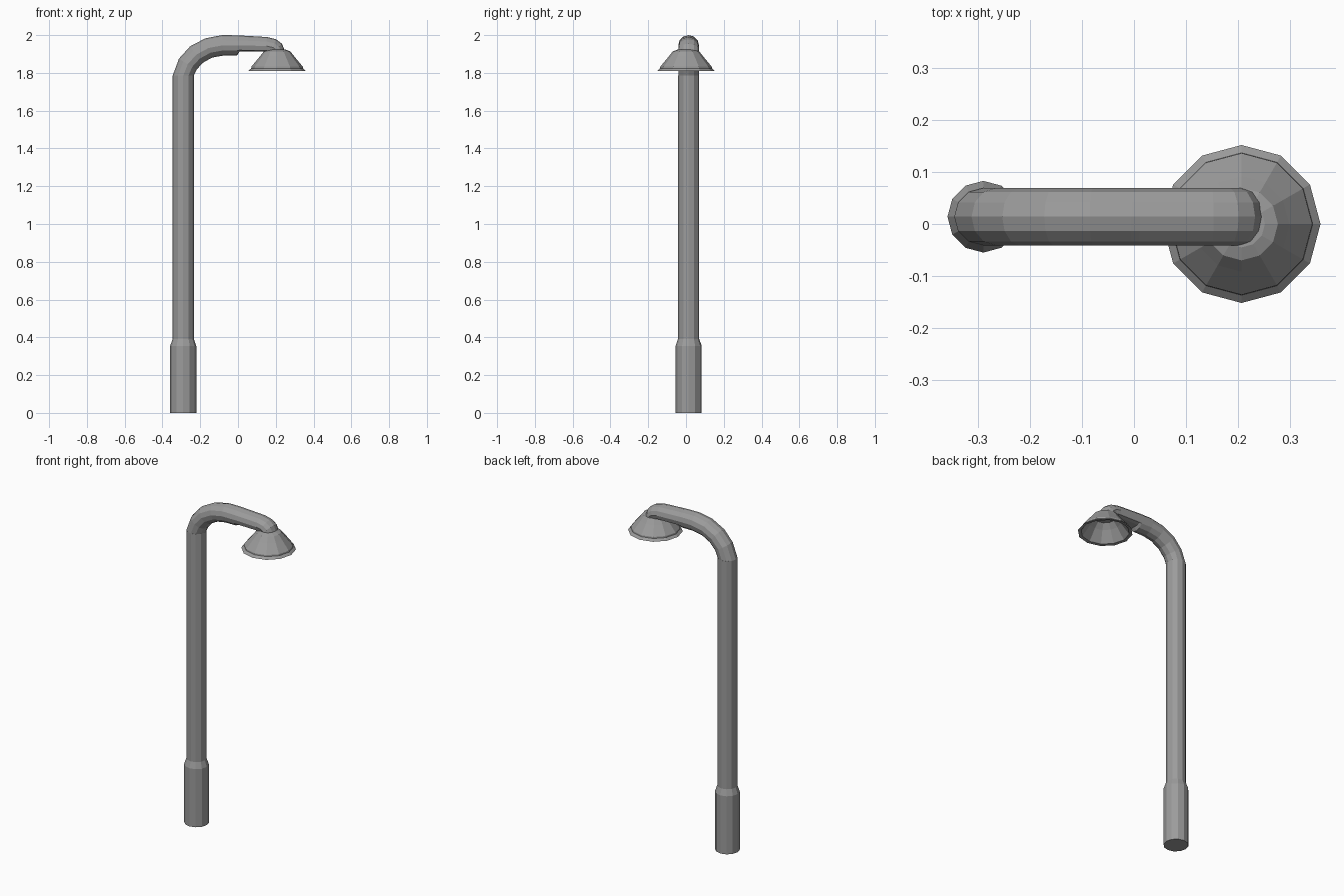
import bpy, bmesh
from math import sin, cos, pi, atan2
from mathutils import Vector

if "Cube" in bpy.data.objects:
    bpy.data.objects.remove(bpy.data.objects["Cube"])

SIDES = 12
POLE_X, POLE_Y = -0.29, 0.014
FLAT_Z = 1.914  # underside of the flattened arm end

metal = bpy.data.materials.new("dark_grey_metal")
metal.diffuse_color = (0.33, 0.33, 0.33, 1)
metal.use_nodes = True
metal.node_tree.nodes["Principled BSDF"].inputs["Base Color"].default_value = metal.diffuse_color


def skin(name, rings):
    """Bridge successive rings of points into one closed flat-shaded surface."""
    bm = bmesh.new()
    loops = [[bm.verts.new(p) for p in ring] for ring in rings]
    for a, b in zip(loops, loops[1:]):
        for i in range(SIDES):
            j = (i + 1) % SIDES
            bm.faces.new((a[i], a[j], b[j], b[i]))
    bm.faces.new(loops[0][::-1])
    bm.faces.new(loops[-1])
    bmesh.ops.recalc_face_normals(bm, faces=bm.faces)
    mesh = bpy.data.meshes.new(name)
    bm.to_mesh(mesh)
    bm.free()
    mesh.materials.append(metal)
    obj = bpy.data.objects.new(name, mesh)
    bpy.context.collection.objects.link(obj)
    return obj


def circle():
    return [(cos(2 * pi * i / SIDES), sin(2 * pi * i / SIDES)) for i in range(SIDES)]


def lathe(name, x, y, profile):
    """Twelve-sided turned part from (radius, z) pairs."""
    return skin(name, [[(x + r * c, y + r * s, z) for c, s in circle()]
                       for r, z in profile])


def arm(name, y, path, half_width):
    """Bent tube in the xz plane from (x, z, thickness radius) points."""
    rings = []
    for k, (x, z, r) in enumerate(path):
        p, q = path[max(k - 1, 0)], path[min(k + 1, len(path) - 1)]
        t = atan2(q[1] - p[1], q[0] - p[0])
        if k == 0:
            t = pi / 2
        elif k == len(path) - 1:
            t = -pi / 2
        ring = [Vector((x + r * c * sin(t), y + half_width * s, z - r * c * cos(t)))
                for c, s in circle()]
        if x > 0:  # flatten the underside of the lamp end
            for v in ring:
                v.z = max(v.z, FLAT_Z)
        rings.append(ring)
    return skin(name, rings)


# Thick base sleeve, tapering into the slim pole
lathe("pole", POLE_X, POLE_Y, [(0.069, 0), (0.069, 0.355), (0.056, 0.392), (0.056, 1.785)])

# Curved arm with a flattened end, turning down into the shade
arm("curved_arm", POLE_Y, [
    (-0.29, 1.785, 0.056), (-0.266, 1.846, 0.055), (-0.22, 1.897, 0.055),
    (-0.155, 1.932, 0.054), (-0.08, 1.946, 0.054), (-0.005, 1.946, 0.053),
    (0.01, 1.946, 0.052), (0.15, 1.942, 0.048), (0.185, 1.935, 0.046),
    (0.202, 1.922, 0.045), (0.207, 1.914, 0.042)], 0.055)

# Hollow conical lamp shade with a flared lip
lathe("lamp_shade", 0.207, 0.0, [
    (0.045, 1.923), (0.070, 1.914), (0.092, 1.886), (0.136, 1.833), (0.137, 1.824),
    (0.152, 1.811), (0.134, 1.813), (0.088, 1.876), (0.060, 1.906)])
